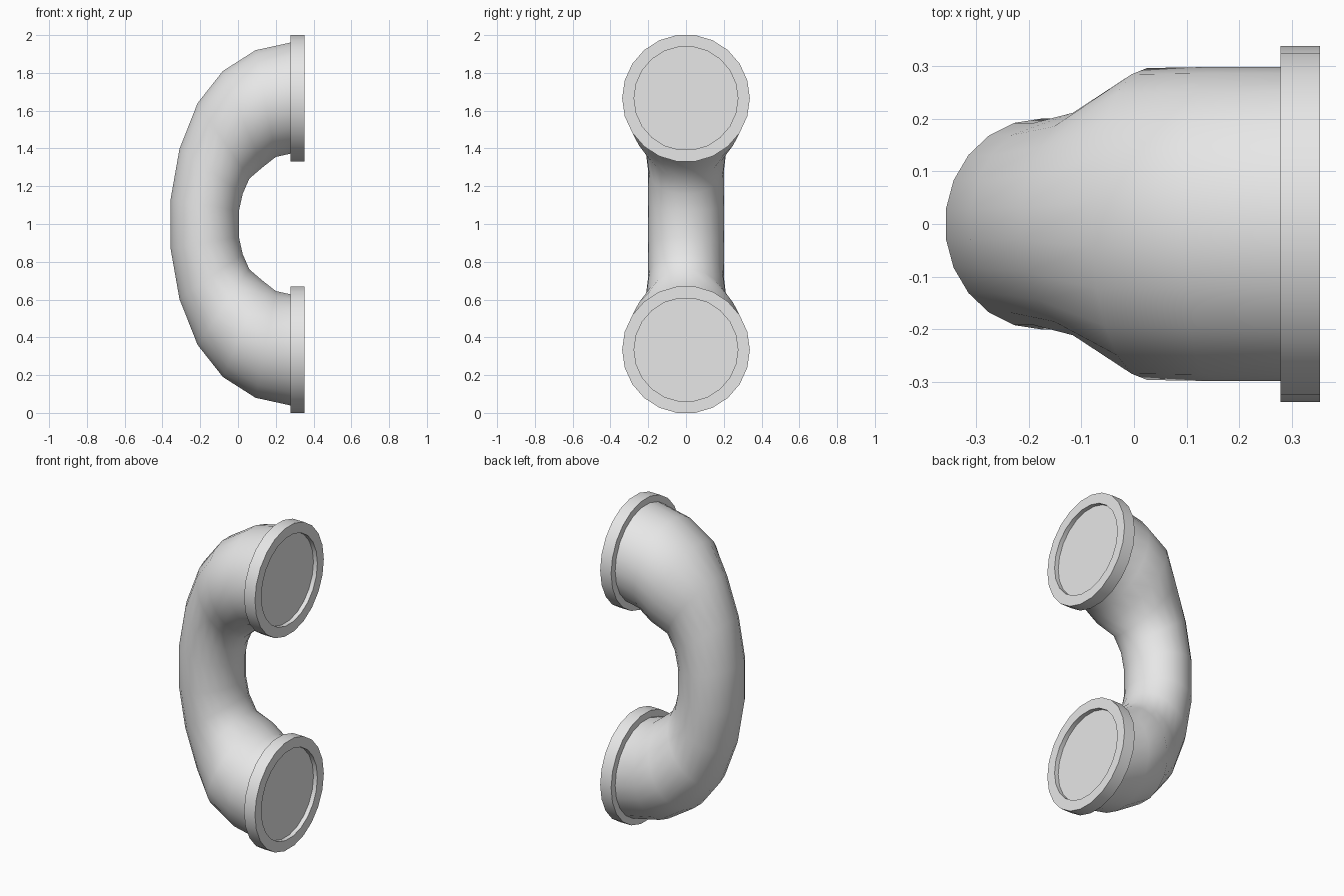
import bpy, bmesh, math
from mathutils import Vector

cube = bpy.data.objects.get("Cube")
if cube:
    bpy.data.objects.remove(cube)

SIDES = 22
STEP = 2 * math.pi / SIDES
FLAT = math.cos(STEP / 2)  # flat-to-corner ratio of the polygon

grey = bpy.data.materials.new("light_grey")
grey.use_nodes = True
grey.diffuse_color = (0.8, 0.8, 0.8, 1)
grey.node_tree.nodes["Principled BSDF"].inputs["Base Color"].default_value = (0.8, 0.8, 0.8, 1)


def ring(bm, centre, radial, side):
    """Add an elliptical loop spanned by a radial vector and a half width in y."""
    return [bm.verts.new(centre + radial * math.cos((i + 0.5) * STEP)
                         + Vector((0, side * math.sin((i + 0.5) * STEP), 0)))
            for i in range(SIDES)]


def skin(name, loops):
    """Bridge (centre, radial, side) loops into a capped smooth solid."""
    bm = bmesh.new()
    rings = [ring(bm, *loop) for loop in loops]
    for a, b in zip(rings, rings[1:]):
        for i in range(SIDES):
            j = (i + 1) % SIDES
            bm.faces.new((a[i], a[j], b[j], b[i]))
    bm.faces.new(rings[0])
    bm.faces.new(rings[-1])
    bmesh.ops.recalc_face_normals(bm, faces=bm.faces)
    mesh = bpy.data.meshes.new(name)
    bm.to_mesh(mesh)
    bm.free()
    mesh.materials.append(grey)
    obj = bpy.data.objects.new(name, mesh)
    bpy.context.collection.objects.link(obj)
    bpy.ops.object.select_all(action='DESELECT')
    obj.select_set(True)
    bpy.context.view_layer.objects.active = obj
    bpy.ops.object.shade_smooth_by_angle(angle=math.radians(35))
    return obj


# Curved grip: outer point (x, z), inner point (x, z), half width
upper = [
    ((-0.357, 1.13), (0.005, 1.07), 0.20),
    ((-0.31, 1.397), (0.025, 1.16), 0.20),
    ((-0.214, 1.64), (0.06, 1.24), 0.22),
    ((-0.08, 1.81), (0.13, 1.30), 0.296),
    ((0.093, 1.92), (0.20, 1.355), 0.298),
    ((0.285, 1.962), (0.285, 1.374), 0.298),
]
top_half, bottom_half = [], []
for (ox, oz), (ix, iz), width in upper:
    centre = Vector(((ox + ix) / 2, 0, (oz + iz) / 2))
    radial = Vector(((ox - ix) / 2, 0, (oz - iz) / 2)) / FLAT
    top_half.append((centre, radial, width))
    bottom_half.append((Vector((centre.x, 0, 2 - centre.z)),
                        Vector((radial.x, 0, -radial.z)), width))
skin("handset_grip", bottom_half[::-1] + top_half)

# Rimmed end caps with a recessed face: (x, radius)
rim = [(0.278, 0.25), (0.278, 0.338), (0.353, 0.338), (0.353, 0.275), (0.326, 0.275)]
for name, z in (("earpiece_cap", 1.6655), ("mouthpiece_cap", 0.3345)):
    skin(name, [(Vector((x, 0, z)), Vector((0, 0, r)), r) for x, r in rim])
